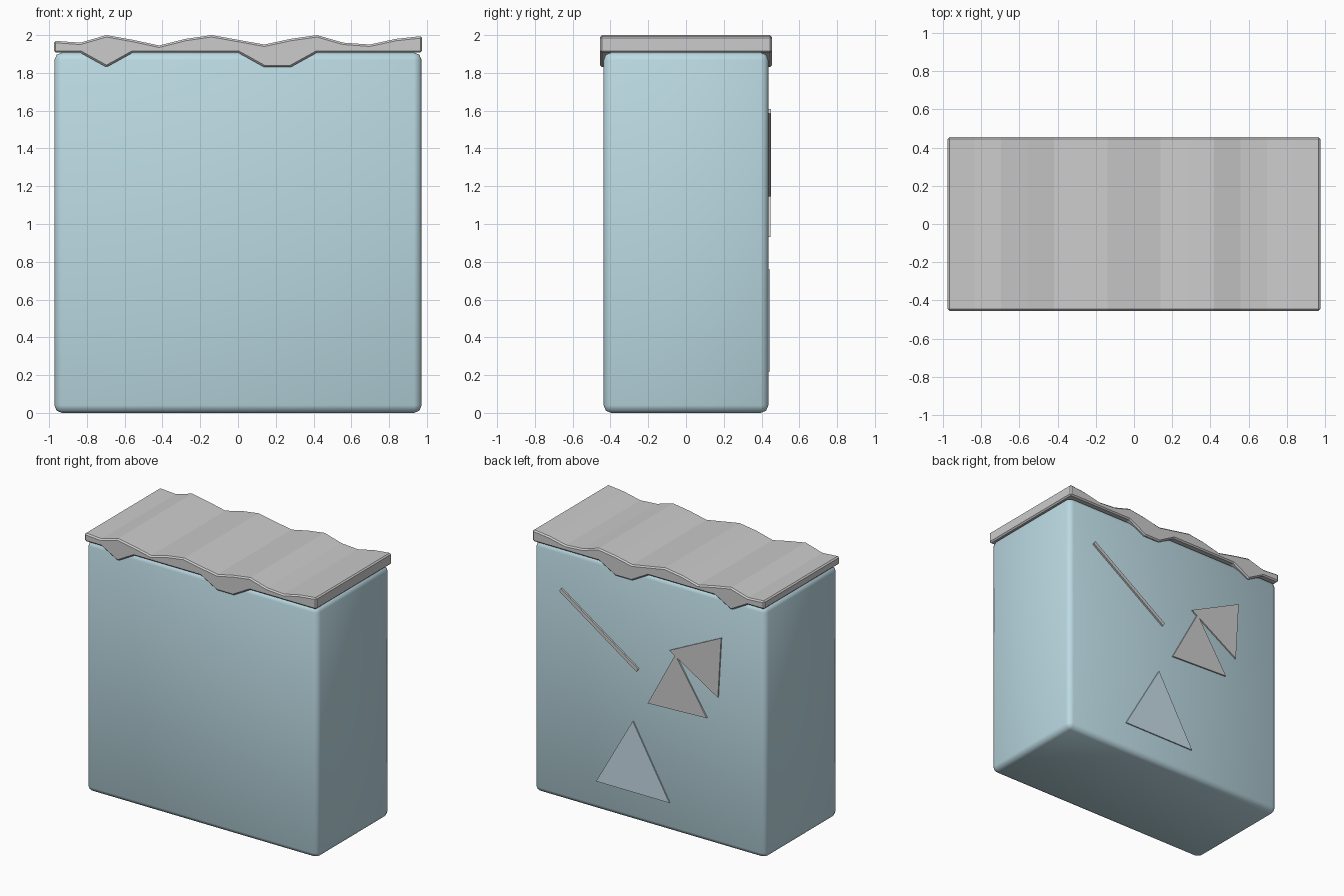
import bpy, bmesh, math

if "Cube" in bpy.data.objects:
    bpy.data.objects.remove(bpy.data.objects["Cube"])


def material(name, color):
    m = bpy.data.materials.new(name)
    m.diffuse_color = color
    m.use_nodes = True
    m.node_tree.nodes["Principled BSDF"].inputs["Base Color"].default_value = m.diffuse_color
    return m


def add_bevel(obj, width, segments):
    b = obj.modifiers.new("Bevel", "BEVEL")
    b.width = width
    b.segments = segments
    b.limit_method = "ANGLE"
    b.angle_limit = math.radians(40)


def prism(name, outline, y0, y1, mat=None):
    """Closed (x, z) outline extruded from y0 to y1."""
    bm = bmesh.new()
    face = bm.faces.new([bm.verts.new((x, y0, z)) for x, z in outline])
    ext = bmesh.ops.extrude_face_region(bm, geom=[face])
    moved = [v for v in ext["geom"] if isinstance(v, bmesh.types.BMVert)]
    bmesh.ops.translate(bm, verts=moved, vec=(0, y1 - y0, 0))
    bmesh.ops.recalc_face_normals(bm, faces=bm.faces)
    mesh = bpy.data.meshes.new(name)
    bm.to_mesh(mesh)
    bm.free()
    obj = bpy.data.objects.new(name, mesh)
    bpy.context.collection.objects.link(obj)
    if mat:
        mesh.materials.append(mat)
    return obj


ice = material("ice", (0.50, 0.70, 0.77, 1))
pale_ice = material("pale_ice", (0.58, 0.72, 0.80, 1))

# Ice block with softened edges
W, D, H = 0.972, 0.436, 1.908
block = prism("ice_block", [(-W, 0), (W, 0), (W, H), (-W, H)], -D, D, ice)
add_bevel(block, 0.04, 2)
for p in block.data.polygons:
    p.use_smooth = True

# Snow cap: wavy top, hanging drips along the lower edge
tops = [1.97, 1.96, 2.0, 1.975, 1.945, 1.98, 2.0, 1.975,
        1.95, 1.98, 2.0, 1.96, 1.95, 1.98, 1.995]
drips = {2, 8, 9}
xs = [-0.975 + 1.95 * i / 14 for i in range(15)]
upper = list(zip(xs, tops))
lower = [(x, 1.83 if i in drips else 1.907) for i, x in enumerate(xs)]
cap = prism("snow_cap", upper + lower[::-1], -0.455, 0.455)
add_bevel(cap, 0.01, 1)

# Triangular shards on the back
prism("lower_shard", [(0.137, 0.76), (0.445, 0.22), (-0.171, 0.22)],
      0.425, 0.445, pale_ice)
prism("middle_shard", [(-0.222, 1.36), (0.01, 0.93), (-0.487, 0.95)], 0.425, 0.447)
prism("upper_shard", [(-0.171, 1.38), (-0.607, 1.59), (-0.58, 1.13)], 0.425, 0.446)

# Thin slanted scratch bar on the back
a, half, t = math.atan2(0.44, 0.65), 0.392, 0.014
c, s = math.cos(a), math.sin(a)
corners = [(-half, -t), (half, -t), (half, t), (-half, t)]
prism("scratch_bar", [(0.42 + u * c - v * s, 1.378 + u * s + v * c)
                      for u, v in corners], 0.425, 0.45)
